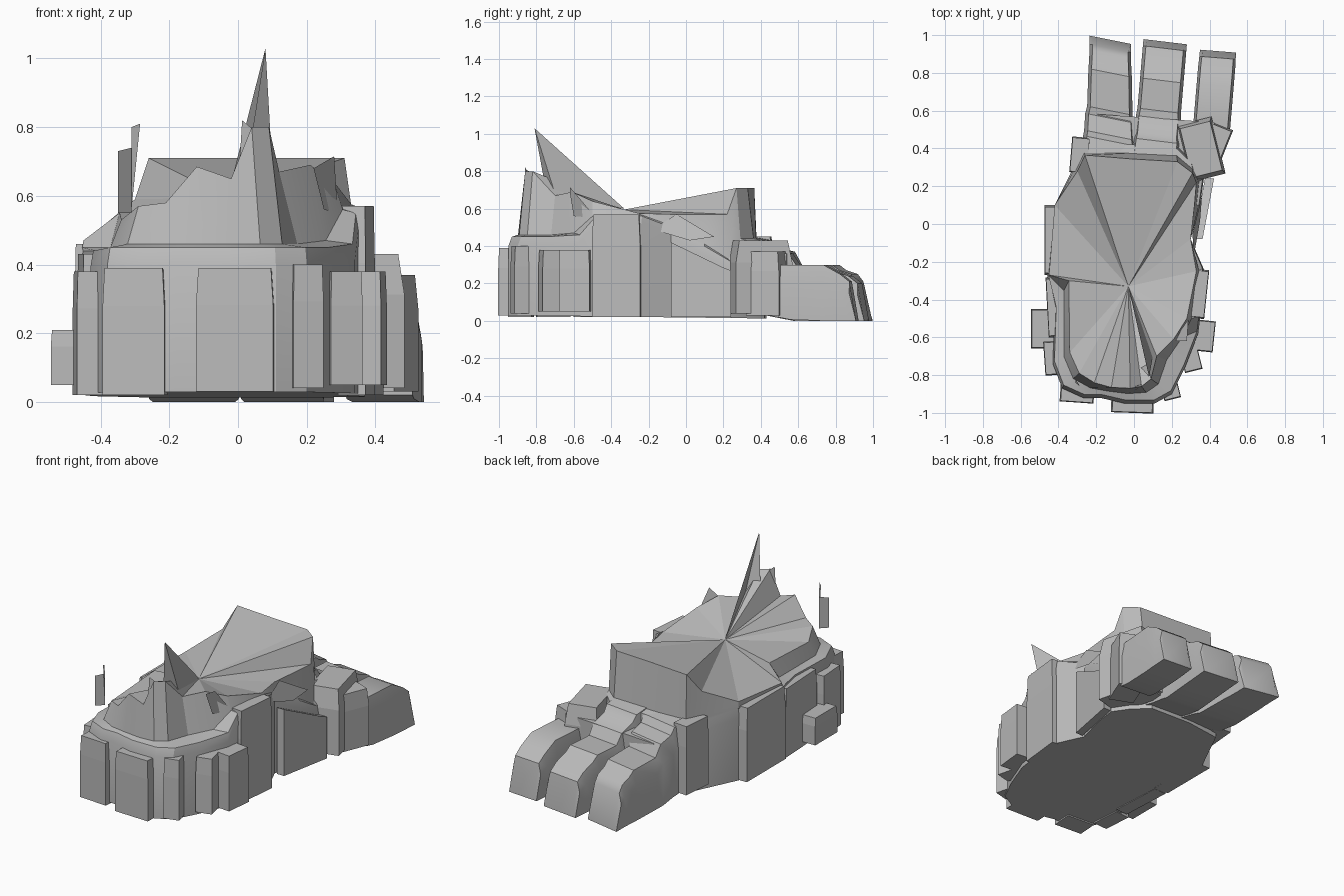
import bpy, math
from mathutils import Matrix, Vector

stone = bpy.data.materials.new("plain_grey")
stone.diffuse_color = (0.5, 0.5, 0.5, 1)


def add(name, verts, faces, smooth=25):
    me = bpy.data.meshes.new(name)
    me.from_pydata([tuple(v) for v in verts], [], faces)
    me.update()
    me.materials.append(stone)
    ob = bpy.data.objects.new(name, me)
    bpy.context.collection.objects.link(ob)
    if smooth:
        bpy.ops.object.select_all(action='DESELECT')
        ob.select_set(True)
        bpy.context.view_layer.objects.active = ob
        bpy.ops.object.shade_smooth_by_angle(angle=math.radians(smooth))
    return ob


def loft(name, rings, smooth=25, cap_start=True, cap_end=True):
    """Skin a list of equal closed rings."""
    n = len(rings[0])
    verts = [v for r in rings for v in r]
    faces = [(k*n + i, k*n + (i+1) % n, (k+1)*n + (i+1) % n, (k+1)*n + i)
             for k in range(len(rings)-1) for i in range(n)]
    if cap_start:
        faces.append(tuple(reversed(range(n))))
    if cap_end:
        faces.append(tuple(range((len(rings)-1)*n, len(rings)*n)))
    return add(name, verts, faces, smooth)


def plate(name, x0, x1, y0, y1, z0, z1, turn=0, taper=0.94):
    """Chunky wall block, turned about its own middle, a little narrower on top."""
    cx, cy = (x0+x1)/2, (y0+y1)/2
    rot = Matrix.Rotation(math.radians(turn), 3, 'Z')
    rings = []
    for z, s in ((z0, 1), (z0 + (z1-z0)*0.7, 1), (z1, taper)):
        rings.append([rot @ Vector((a*(x1-x0)/2*s, b*(y1-y0)/2*s, 0)) + Vector((cx, cy, z))
                      for a, b in ((-1, -1), (1, -1), (1, 1), (-1, 1))])
    return loft(name, rings, 0)


# Foot body: (outer x, outer y, shoulder z, rim x, rim y, rim z), anticlockwise from the heel
section = [
    (-.05, -.95, .45, -.02, -.87, .65), (.11, -.95, .45, .04, -.86, .80),
    (.20, -.90, .45, .09, -.82, .80), (.27, -.76, .45, .12, -.70, .67),
    (.34, -.58, .46, .21, -.61, .69), (.35, -.50, .55, .28, -.50, .64),
    (.37, -.24, .56, .33, -.25, .575), (.30, -.08, .50, .30, -.08, .57),
    (.35, .10, .40, .32, .10, .57), (.37, .24, .32, .33, .22, .57),
    (.31, .33, .43, .31, .27, .71), (.22, .42, .43, .23, .33, .71),
    (-.05, .43, .43, -.02, .345, .71), (-.27, .40, .43, -.26, .365, .71),
    (-.33, .28, .42, -.30, .28, .59), (-.42, .10, .44, -.42, .10, .49),
    (-.46, -.27, .44, -.45, -.27, .47), (-.42, -.45, .44, -.345, -.30, .55),
    (-.43, -.74, .44, -.34, -.68, .53), (-.38, -.87, .45, -.29, -.79, .57),
    (-.27, -.92, .45, -.21, -.84, .58), (-.18, -.92, .45, -.12, -.865, .685)]
sole_z = lambda y: 0.018 - 0.012*y
ledge = lambda p: (p[0]*.35 + p[3]*.65, p[1]*.35 + p[4]*.65, p[2] + .01)
loft("foot_body", [
    [(p[0], p[1], sole_z(p[1])) for p in section],
    [(p[0], p[1], p[2] - 0.05) for p in section],
    [(p[0]*.98, p[1]*.98, p[2]) for p in section],
    [ledge(p) for p in section],
    [p[3:] for p in section]], cap_end=False)

# Top sheet: a fan dipping to one low point
n = len(section)
add("top_sheet", [p[3:] for p in section] + [(-.03, -.33, .595)],
    [(i, (i+1) % n, n) for i in range(n)], 0)

# Wall blocks around the heel and sides
for args in (
        ("heel_block", -.12, .105, -1.0, -.86, .03, .39, -2),
        ("heel_block_left", -.39, -.21, -.945, -.82, .02, .39, -4),
        ("heel_block_right", .14, .23, -.93, -.76, .04, .40, 14),
        ("heel_corner_right", .25, .345, -.78, -.62, .05, .38, 14),
        ("rear_right_block", .32, .425, -.675, -.51, .05, .38, -6),
        ("rear_right_foot", .33, .42, -.67, -.515, .05, .21, -8),
        ("rear_left_block", -.475, -.38, -.80, -.62, .02, .38, 4),
        ("outer_left_stub", -.545, -.42, -.66, -.45, .05, .21, 0),
        ("left_low_block", -.46, -.38, -.60, -.28, .02, .43, 3),
        ("left_panel", -.475, -.38, -.27, .10, .02, .46, 0),
        ("right_panel", .305, .385, -.50, -.24, .02, .57, -6),
        ("left_front_block", -.335, -.24, .27, .46, .04, .45, -5)):
    plate(*args)

# Right front panel with a notched top edge
edge = [(-.08, .02), (.24, .02), (.24, .27), (.20, .285), (-.08, .42)]
loft("right_front_panel",
     [[(x + .19*y, y, z) for y, z in edge] for x in (.33, .378)], 0)

# Torn flakes and spikes
for name, pts in {
        "heel_spike": [(-.03, -.33, .6), (.08, -.81, 1.03), (.10, -.70, .68)],
        "heel_spike_side": [(.02, -.74, .65), (.08, -.81, 1.03), (.10, -.70, .68)],
        "heel_shard": [(.0, -.86, .62), (.012, -.86, .82), (.06, -.84, .78), (.04, -.87, .47)],
        "left_flake": [(-.35, -.86, .55), (-.35, -.86, .73), (-.31, -.82, .74), (-.31, -.82, .55)],
        "left_flake_tip": [(-.31, -.82, .56), (-.31, -.84, .80), (-.285, -.86, .81)],
        "right_flake": [(.22, -.62, .68), (.28, -.62, .715), (.29, -.48, .55), (.25, -.60, .56)],
        "right_flap": [(.315, -.18, .49), (.31, -.05, .57), (.36, .15, .45), (.35, .02, .43)]}.items():
    add(name, pts, [tuple(range(len(pts)))], 0)


# Toes: rounded box rings along y; each ring is (y, top z, half-width)
def toe(name, x_base, x_tip, rings, slant):
    y0, y1 = rings[0][0], rings[-1][0]
    out = []
    for y, top, w in rings:
        cx = x_base + (x_tip - x_base) * (y - y0) / (y1 - y0)
        low = max(0, .05 - .2*(y - .35))
        ring = [(-1, low), (-1, low + (top-low)*.7), (-.86, top),
                (.86, top), (1, low + (top-low)*.7), (1, low)]
        out.append([(cx + a*w, y - slant*a*w, z) for a, z in ring])
    return loft(name, out, 35)


toe("left_toe", -.13, -.125,
    [(.33, .45, .15), (.44, .43, .14), (.47, .39, .135), (.56, .37, .13), (.60, .30, .12),
     (.80, .30, .115), (.84, .27, .112), (.90, .25, .11), (.93, .21, .11), (.975, .01, .11)], .2)
toe("middle_toe", .11, .165,
    [(.33, .45, .13), (.44, .43, .125), (.47, .39, .12), (.56, .36, .12), (.60, .30, .115),
     (.76, .30, .115), (.80, .27, .115), (.88, .24, .115), (.93, .20, .115), (.965, .01, .115)], .12)
toe("right_toe", .41, .445,
    [(.50, .30, .098), (.56, .30, .098), (.74, .30, .098), (.83, .25, .098),
     (.88, .21, .096), (.915, .01, .096)], .08)

# Knuckle blocks behind the toes
plate("right_knuckle", .26, .45, .24, .55, .04, .43, 14, .86)
plate("right_knuckle_side", .35, .495, .34, .53, .03, .37, -22, .9)
plate("toe_web", -.20, .42, .36, .56, .05, .36, -4, 1)
